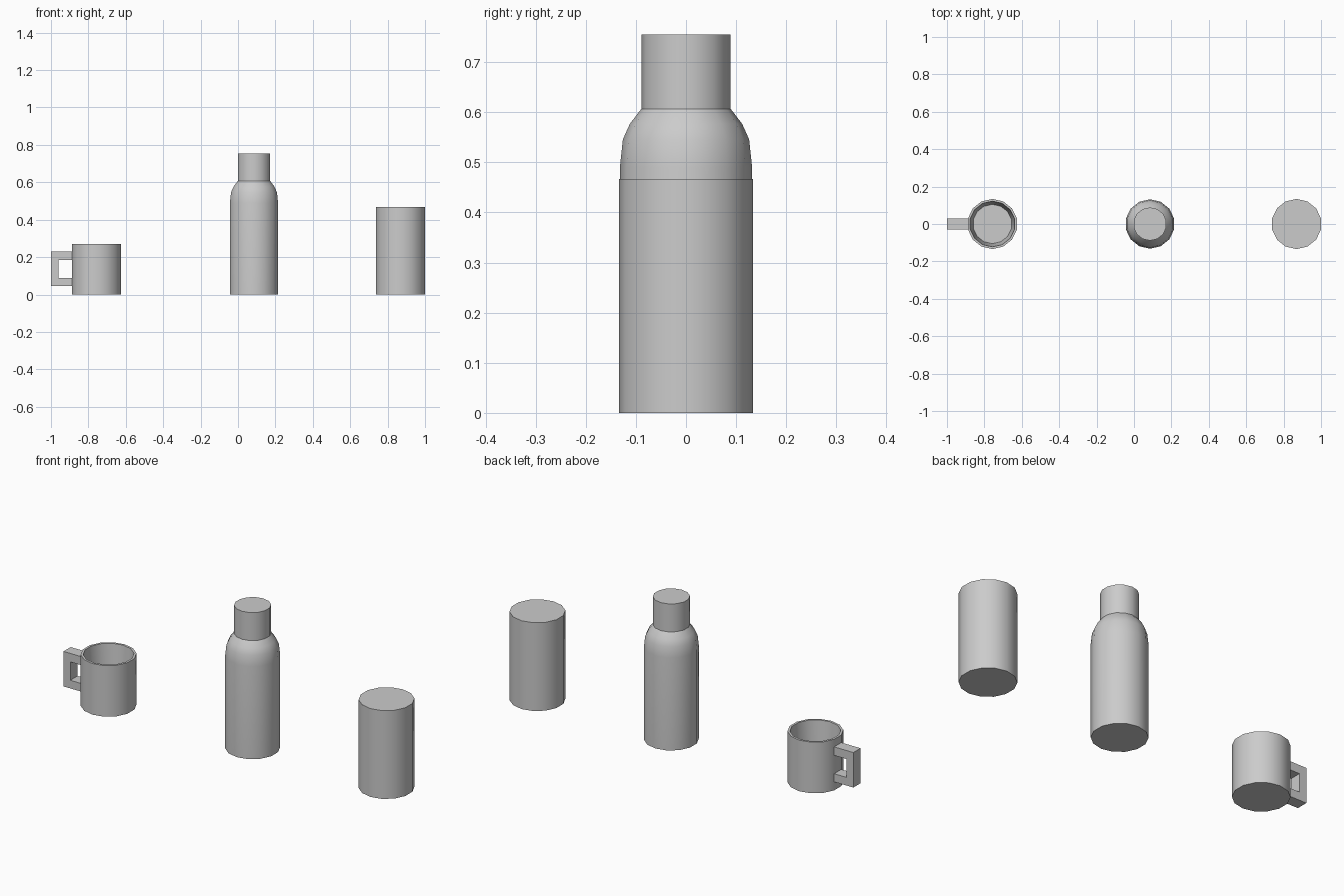
import bpy, bmesh, math

if "Cube" in bpy.data.objects:
    bpy.data.objects.remove(bpy.data.objects["Cube"])

SIDES = 14


def finish(bm, name):
    bmesh.ops.recalc_face_normals(bm, faces=bm.faces)
    mesh = bpy.data.meshes.new(name)
    bm.to_mesh(mesh)
    bm.free()
    obj = bpy.data.objects.new(name, mesh)
    bpy.context.collection.objects.link(obj)
    bpy.ops.object.select_all(action='DESELECT')
    obj.select_set(True)
    bpy.context.view_layer.objects.active = obj
    bpy.ops.object.shade_smooth_by_angle(angle=math.radians(30))
    return obj


def lathe(name, cx, profile):
    """Turn (radius, height) points around a vertical axis, capping both ends."""
    bm = bmesh.new()
    rings = []
    for r, z in profile:
        ring = []
        for k in range(SIDES):
            a = math.pi / 2 + math.tau * k / SIDES
            ring.append(bm.verts.new((cx + r * math.cos(a), r * math.sin(a), z)))
        rings.append(ring)
    for lo, hi in zip(rings, rings[1:]):
        for k in range(SIDES):
            j = (k + 1) % SIDES
            bm.faces.new((lo[k], lo[j], hi[j], hi[k]))
    bm.faces.new(rings[0])
    bm.faces.new(rings[-1])
    return finish(bm, name)


# Open mug: outer wall, rim, tapered inner wall, floor
lathe("mug_body", -0.757, [(0.134, 0), (0.134, 0.27), (0.122, 0.27), (0.105, 0.03)])

# Square mug handle, as wide as one facet of the mug
outline = [(-0.887, 0.23), (-1.0, 0.23), (-1.0, 0.045), (-0.887, 0.045),
           (-0.887, 0.088), (-0.96, 0.088), (-0.96, 0.185), (-0.887, 0.185)]
bm = bmesh.new()
face = bm.faces.new([bm.verts.new((x, -0.03, z)) for x, z in outline])
ext = bmesh.ops.extrude_face_region(bm, geom=[face], use_keep_orig=True)
moved = [v for v in ext["geom"] if isinstance(v, bmesh.types.BMVert)]
bmesh.ops.translate(bm, verts=moved, vec=(0, 0.06, 0))
finish(bm, "mug_handle")

# Bottle with rounded shoulder and neck
lathe("bottle", 0.0855, [(0.132, 0), (0.132, 0.49), (0.126, 0.546), (0.112, 0.577),
                         (0.089, 0.607), (0.089, 0.755)])

# Plain can
lathe("can", 0.869, [(0.134, 0), (0.134, 0.467)])
